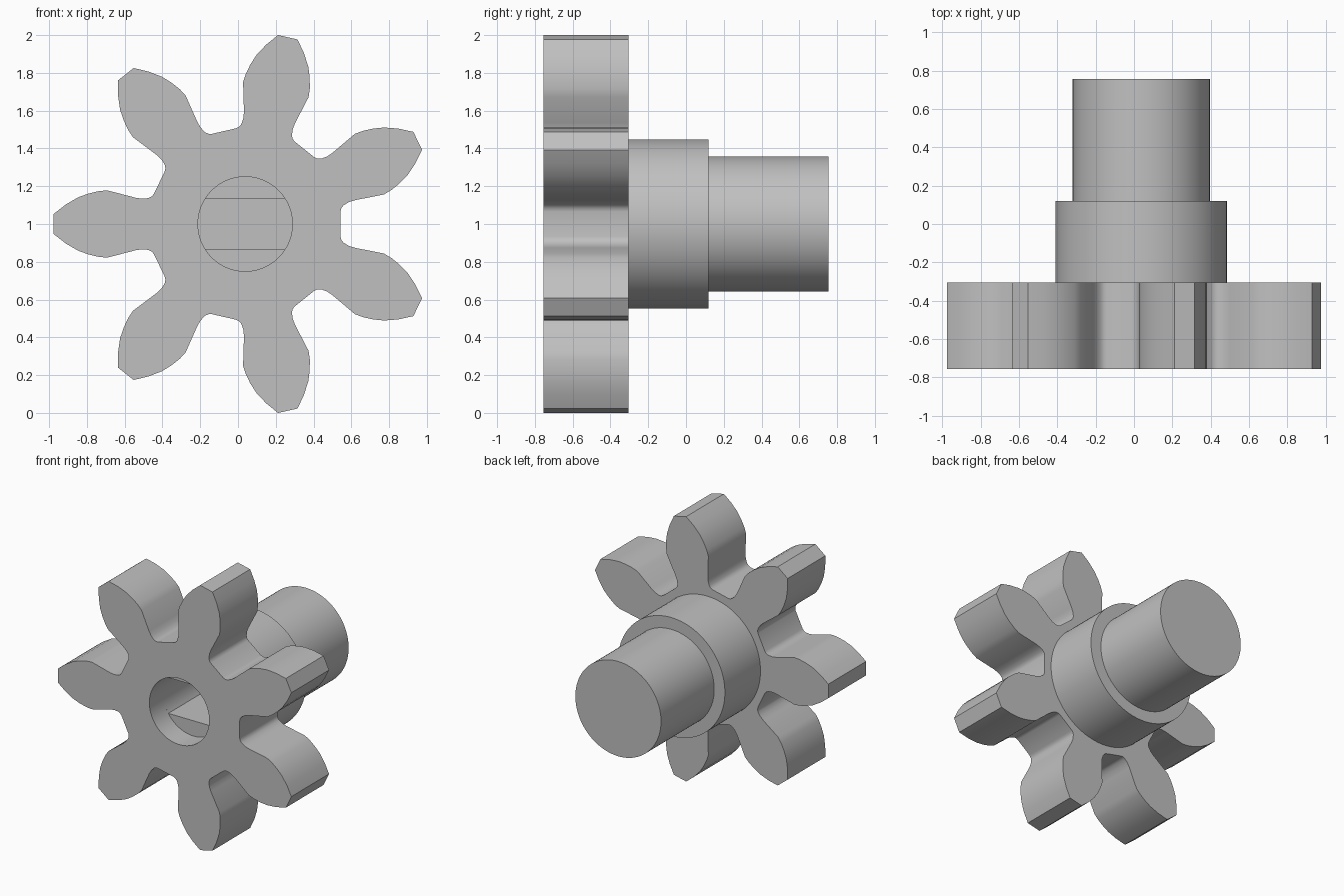
import bpy, bmesh
from math import sin, cos, pi, asin, radians

cube = bpy.data.objects.get("Cube")
if cube:
    bpy.data.objects.remove(cube, do_unlink=True)

CX, CZ = 0.038, 1.0            # axis of the whole part
FRONT, GEAR_BACK, HUB_BACK, BACK = -0.755, -0.305, 0.12, 0.755
TEETH = 7

grey = bpy.data.materials.new("plain grey")
grey.use_nodes = True
grey.diffuse_color = (0.53, 0.53, 0.53, 1)
grey.node_tree.nodes["Principled BSDF"].inputs["Base Color"].default_value = grey.diffuse_color


def extrude(name, outline, y0, y1):
    """Prism along y from a closed (x, z) outline around the axis."""
    bm = bmesh.new()
    base = bm.faces.new([bm.verts.new((CX + x, y0, CZ + z)) for x, z in outline])
    moved = bmesh.ops.extrude_face_region(bm, geom=[base])["geom"]
    verts = [v for v in moved if isinstance(v, bmesh.types.BMVert)]
    bmesh.ops.translate(bm, vec=(0, y1 - y0, 0), verts=verts)
    bmesh.ops.recalc_face_normals(bm, faces=bm.faces)
    mesh = bpy.data.meshes.new(name)
    bm.to_mesh(mesh)
    bm.free()
    mesh.materials.append(grey)
    obj = bpy.data.objects.new(name, mesh)
    bpy.context.collection.objects.link(obj)
    return obj


def arc(r, start, end, steps):
    return [(r * cos(start + (end - start) * i / steps),
             r * sin(start + (end - start) * i / steps)) for i in range(steps + 1)]


def circle(r, steps=96):
    return arc(r, 0, 2 * pi, steps)[:-1]


def gear_outline():
    # half tooth as (radius, half width), root to tip
    flank = [(0.483, 0.16), (0.494, 0.146), (0.512, 0.137), (0.545, 0.134),
             (0.58, 0.139), (0.73, 0.178), (0.775, 0.174), (0.83, 0.161),
             (0.885, 0.141), (0.95, 0.103), (1.014, 0.053)]
    tooth = [(r, -t) for r, t in flank] + [(r, t) for r, t in reversed(flank)]
    points = []
    for i in range(TEETH):
        a = pi + 2 * pi * i / TEETH
        points += [(r * cos(a) - t * sin(a), r * sin(a) + t * cos(a)) for r, t in tooth]
    return points


# Main solids
gear = extrude("gear", gear_outline(), FRONT, GEAR_BACK)
hub = extrude("hub", circle(0.447), GEAR_BACK, HUB_BACK)
shaft = extrude("shaft", circle(0.358), HUB_BACK, BACK)

# Round bore mouth, then a deeper socket with two flats
BORE, FLAT = 0.25, 0.135
a = asin(FLAT / BORE)
double_d = arc(BORE, -a, a, 16) + arc(BORE, pi - a, pi + a, 16)
mouth = extrude("bore_cutter", circle(BORE), FRONT - 0.1, FRONT + 0.17)
socket = extrude("socket_cutter", double_d, FRONT + 0.1, 0.0)

for part, cutters in ((gear, (mouth, socket)), (hub, (socket,))):
    for cutter in cutters:
        mod = part.modifiers.new("cut", "BOOLEAN")
        mod.operation = "DIFFERENCE"
        mod.solver = "EXACT"
        mod.object = cutter
    bpy.context.view_layer.update()
    deps = bpy.context.evaluated_depsgraph_get()
    cut_mesh = bpy.data.meshes.new_from_object(part.evaluated_get(deps))
    part.modifiers.clear()
    part.data = cut_mesh
for cutter in (mouth, socket):
    bpy.data.objects.remove(cutter, do_unlink=True)

# Smooth round walls, crisp rims
bpy.ops.object.select_all(action="DESELECT")
for part in (gear, hub, shaft):
    part.select_set(True)
bpy.context.view_layer.objects.active = gear
bpy.ops.object.shade_smooth_by_angle(angle=radians(32))
